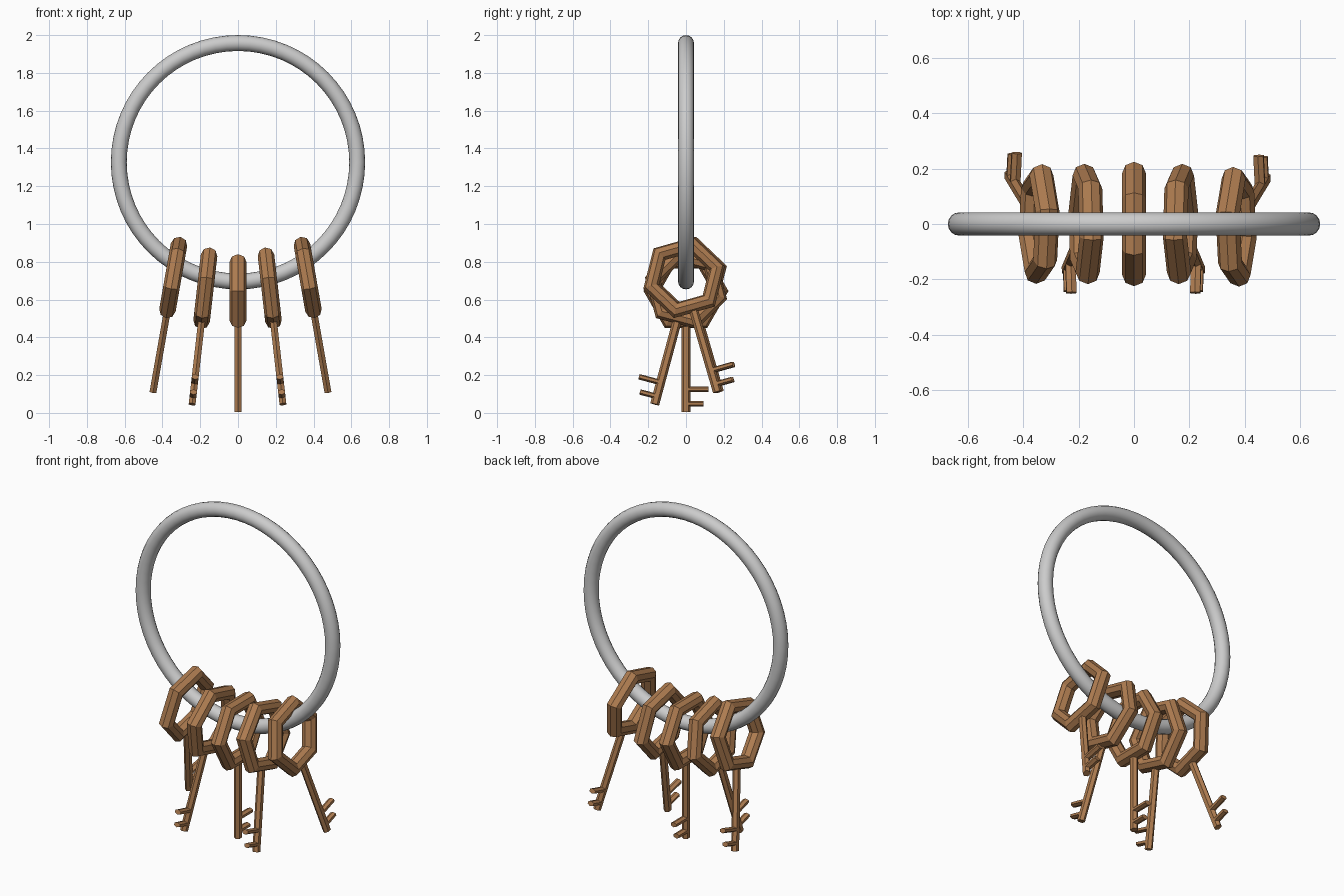
import bpy, bmesh
from math import radians, pi, sin, cos
from mathutils import Matrix, Vector

if "Cube" in bpy.data.objects:
    bpy.data.objects.remove(bpy.data.objects["Cube"])

brass = bpy.data.materials.new("brown_metal")
brass.diffuse_color = (0.42, 0.20, 0.08, 1)
brass.use_nodes = True
brass.node_tree.nodes["Principled BSDF"].inputs["Base Color"].default_value = brass.diffuse_color


def tube_loop(bm, major, minor, n, m, start=0.0):
    """Closed tube in the YZ plane with n segments and m sides."""
    rings = []
    for i in range(n):
        a = start + 2 * pi * i / n
        ring = []
        for j in range(m):
            b = 2 * pi * j / m
            r = major + minor * cos(b)
            ring.append(bm.verts.new((minor * sin(b), r * cos(a), r * sin(a))))
        rings.append(ring)
    for i in range(n):
        p, q = rings[i], rings[(i + 1) % n]
        for j in range(m):
            k = (j + 1) % m
            bm.faces.new((p[j], q[j], q[k], p[k]))


def rod(bm, a, b, rx, ry, sides=6):
    """Faceted rod from a to b; rx along x, ry across."""
    a, b = Vector(a), Vector(b)
    d = (b - a).normalized()
    side = Vector((1, 0, 0))
    up = d.cross(side)
    basis = Matrix((side, up, d)).transposed().to_4x4()
    mat = Matrix.Translation((a + b) / 2) @ basis @ Matrix.Diagonal((rx, ry, 1, 1))
    bmesh.ops.create_cone(bm, cap_ends=True, segments=sides, radius1=1, radius2=1,
                          depth=(b - a).length, matrix=mat)


def add_object(name, bm, material=None):
    bmesh.ops.recalc_face_normals(bm, faces=bm.faces)
    mesh = bpy.data.meshes.new(name)
    bm.to_mesh(mesh)
    bm.free()
    if material:
        mesh.materials.append(material)
    ob = bpy.data.objects.new(name, mesh)
    bpy.context.collection.objects.link(ob)
    return ob


# Large smooth carrying ring
bm = bmesh.new()
tube_loop(bm, 0.631, 0.042, 64, 16)
for f in bm.faces:
    f.smooth = True
ring = add_object("carrying_ring", bm)
ring.rotation_euler = (0, 0, pi / 2)
ring.location = (0, 0, 1.327)


def make_key(name, x, y, z, tilt, swing, flip):
    bm = bmesh.new()
    tube_loop(bm, 0.181, 0.044, 6, 8)                            # hexagonal bow
    rod(bm, (0, 0, -0.15), (0, 0, -0.64), 0.021, 0.024)          # shaft
    rod(bm, (0, 0, -0.52), (0, 0.118, -0.52), 0.021, 0.0145)     # long tooth
    rod(bm, (0, 0, -0.597), (0, 0.092, -0.597), 0.021, 0.0145)   # short tooth
    ob = add_object(name, bm, brass)
    turn = pi if flip else 0
    ob.matrix_world = (Matrix.Translation((x, y, z))
                       @ Matrix.Rotation(radians(tilt), 4, 'Y')
                       @ Matrix.Rotation(turn, 4, 'Z')
                       @ Matrix.Rotation(radians(swing), 4, 'X'))


# Five keys fanned along the bottom of the ring
make_key("key_far_left", -0.343, 0.0, 0.717, 10, 16, False)
make_key("key_left", -0.173, 0.0, 0.66, 6.5, 15, True)
make_key("key_middle", 0.0, 0.0, 0.645, 0, 0, False)
make_key("key_right", 0.168, 0.0, 0.66, -6.5, 15, True)
make_key("key_far_right", 0.369, -0.01, 0.717, -10, 16, False)
